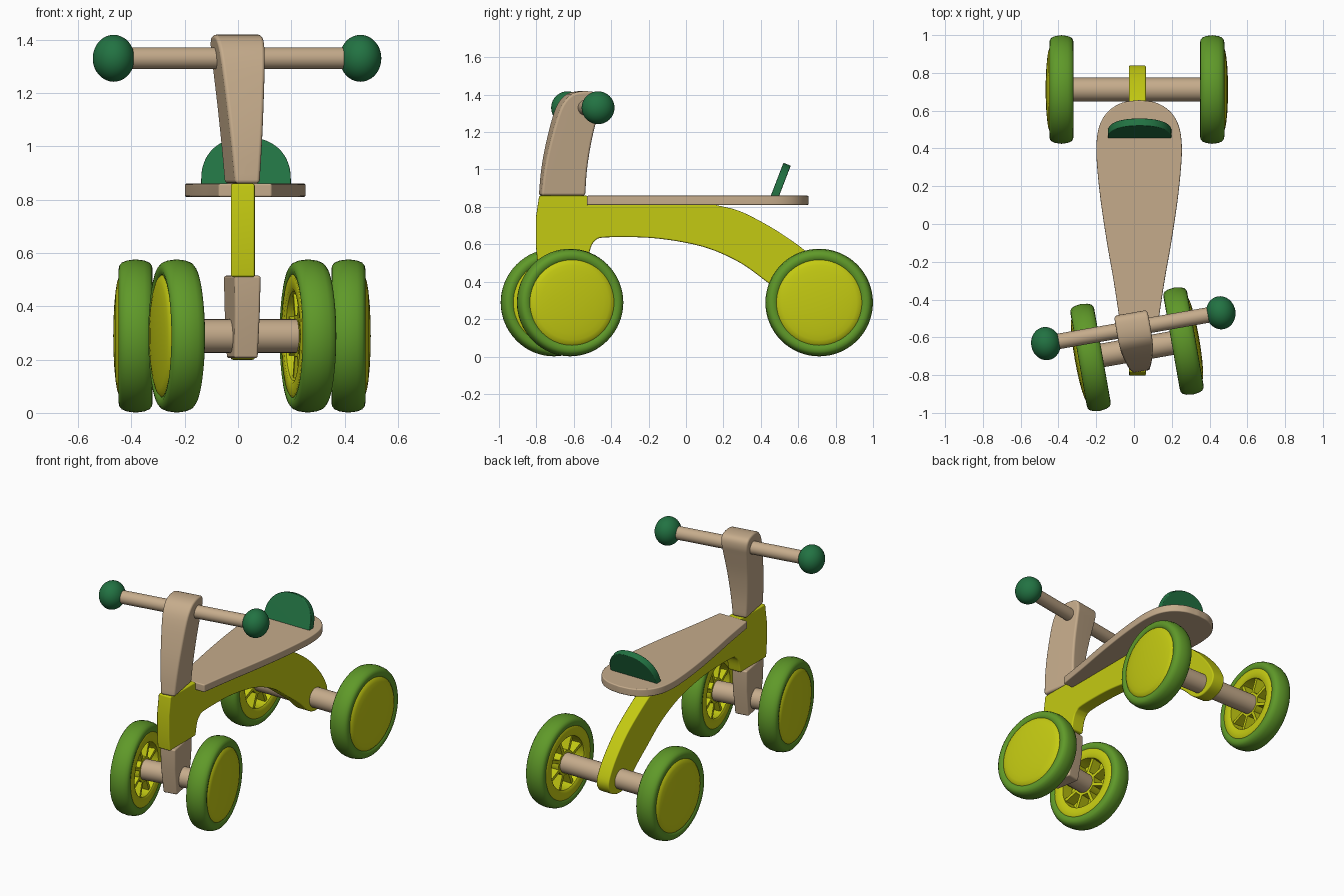
import bpy, bmesh, math
from mathutils import Matrix, Vector

if "Cube" in bpy.data.objects:
    bpy.data.objects.remove(bpy.data.objects["Cube"])

def material(name, rgb):
    m = bpy.data.materials.new(name)
    m.diffuse_color = (*rgb, 1)
    m.use_nodes = True
    m.node_tree.nodes["Principled BSDF"].inputs["Base Color"].default_value = m.diffuse_color
    return m

WOOD = material("light wood", (0.56, 0.41, 0.26))
YELLOW = material("yellow green", (0.55, 0.59, 0.006))
GREEN = material("leaf green", (0.115, 0.32, 0.022))
DARK = material("dark green", (0.016, 0.17, 0.055))

def finish(name, bm, mat, M, weighted=False):
    bmesh.ops.remove_doubles(bm, verts=bm.verts, dist=1e-5)
    bmesh.ops.recalc_face_normals(bm, faces=bm.faces)
    bm.transform(M)
    me = bpy.data.meshes.new(name)
    bm.to_mesh(me)
    bm.free()
    me.materials.append(mat)
    me.shade_smooth()
    me.set_sharp_from_angle(angle=math.radians(38))
    ob = bpy.data.objects.new(name, me)
    bpy.context.collection.objects.link(ob)
    if weighted:
        mod = ob.modifiers.new("normals", 'WEIGHTED_NORMAL')
        mod.keep_sharp = True
    return ob

def curve(pts, k=5):
    """Smooth run of points through the given ones."""
    p = [Vector(q) for q in pts]
    p = [2 * p[0] - p[1]] + p + [2 * p[-1] - p[-2]]
    out = []
    for a, b, c, d in zip(p, p[1:], p[2:], p[3:]):
        for i in range(k):
            t = i / k
            out.append(0.5 * (2 * b + (c - a) * t + (2 * a - 5 * b + 4 * c - d) * t * t
                              + (3 * b - a - 3 * c + d) * t ** 3))
    return out + [p[-2]]

def prism(name, pts, half, mat, M, bevel=0.01):
    """Outline in local yz, thickness along x; half(v) may taper with height."""
    bm = bmesh.new()
    sides = [[bm.verts.new((s * half(v), u, v)) for u, v in pts] for s in (-1, 1)]
    for s in sides:
        bm.faces.new(s)
    n = len(pts)
    for i in range(n):
        j = (i + 1) % n
        bm.faces.new((sides[0][i], sides[0][j], sides[1][j], sides[1][i]))
    bmesh.ops.recalc_face_normals(bm, faces=bm.faces)
    edges = [e for e in bm.edges if e.calc_face_angle(0) > math.radians(38)]
    bmesh.ops.bevel(bm, geom=edges, offset=bevel, segments=3, profile=0.5,
                    affect='EDGES', clamp_overlap=True)
    return finish(name, bm, mat, M, True)

def lathe(name, prof, mat, M, n=56, closed=False):
    """Spin (radius, x) points about the x axis."""
    bm = bmesh.new()
    rings = []
    for i in range(n):
        a = 2 * math.pi * i / n
        rings.append([bm.verts.new((x, r * math.cos(a), r * math.sin(a))) for r, x in prof])
    m = len(prof)
    for i in range(n):
        a, b = rings[i], rings[(i + 1) % n]
        for j in range(m if closed else m - 1):
            k = (j + 1) % m
            bm.faces.new((a[j], a[k], b[k], b[j]))
    bmesh.ops.dissolve_degenerate(bm, dist=1e-6, edges=bm.edges)
    return finish(name, bm, mat, M)

def rod(name, r, half, M):
    lathe(name, [(0, -half), (r, -half), (r, half), (0, half)], WOOD, M, 32)

T = Matrix.Translation
R = lambda deg, ax: Matrix.Rotation(math.radians(deg), 4, ax)

TIRE = [(.222, -.05), (.232, -.06), (.25, -.064), (.264, -.061), (.275, -.052), (.283, -.033), (.2875, 0),
        (.283, .033), (.275, .052), (.264, .061), (.25, .064), (.232, .06), (.222, .05)]
HUB = [(0, .084), (.06, .083), (.12, .080), (.17, .075), (.2, .070), (.22, .064), (.231, .054),
       (.231, -.058), (.225, -.062), (.178, -.062), (.168, -.055), (.164, .025), (0, .025)]

def wheel(name, M):
    lathe(name + "_tire", TIRE, GREEN, M, 64, True)
    lathe(name + "_hub", HUB, YELLOW, M, 64)
    # spokes in the hollow inner side
    bm = bmesh.new()
    for i in range(8):
        box = T((-.01, 0, .115)) @ Matrix.Diagonal((.07, .02, .115, 1))
        bmesh.ops.create_cube(bm, size=1, matrix=R(i * 45 + 22.5, 'X') @ box)
    finish(name + "_spokes", bm, YELLOW, M)
    lathe(name + "_hub_core", [(0, -.045), (.078, -.045), (.078, .03), (0, .03)], YELLOW, M, 32)

def axle_set(name, M, reach):
    rod(name + "_axle", .063, reach + .02, M)
    wheel(name + "_right_wheel", M @ T((reach, 0, 0)))
    wheel(name + "_left_wheel", M @ R(180, 'Z') @ T((reach, 0, 0)))

# wheels: straight rear set, front set turned with the steering
STEER = T((.016, -.663, 0)) @ R(10, 'Z')
axle_set("rear", T((.015, .712, .2885)), .399)
axle_set("front", STEER @ T((0, 0, .2885)), .25)

# yellow frame beam
body = [(-.785, .86), (-.525, .86), (-.525, .81)]
body += curve([(.16, .81), (.28, .78), (.4, .722), (.52, .65), (.65, .555), (.76, .44), (.825, .34),
               (.838, .28), (.81, .23), (.75, .203), (.69, .203), (.63, .235), (.55, .31), (.435, .397),
               (.3, .495), (.15, .567), (0, .608), (-.2, .635), (-.43, .637), (-.485, .62),
               (-.51, .58), (-.525, .51)], 4)
body += [(-.795, .51), (-.803, .6), (-.803, .74)]
prism("frame_beam", body, lambda v: .045, YELLOW, T((.018, 0, 0)), .008)

# seat board
side = curve([(.1, -.53), (.135, -.3), (.17, -.1), (.203, .12), (.222, .3), (.226, .42), (.21, .52),
              (.165, .595), (.09, .642), (0, .656)])
seat = [tuple(p) for p in side] + [(-p[0], p[1]) for p in reversed(side[:-1])]
CYCLE = Matrix(((0, 1, 0, 0), (0, 0, 1, 0), (1, 0, 0, 0), (0, 0, 0, 1)))
prism("seat", seat, lambda v: .025, WOOD, T((.027, 0, .835)) @ CYCLE, .007)

# leaning backrest
arc = [math.pi * i / 32 for i in range(33)]
rest = [(.168, -.01)] + [(.168 * math.copysign(abs(math.cos(a)) ** .9, math.cos(a)),
                          .01 + .17 * math.sin(a) ** .9 if 0 < a < math.pi - 1e-6 else .01)
                         for a in arc] + [(-.168, -.01)]
prism("backrest", rest, lambda v: .021, DARK, T((.03, .476, .86)) @ R(-21, 'X') @ R(-90, 'Z'), .005)

# steering post, tapered in width
post = curve([(.12, .86), (.128, 1.0), (.15, 1.15), (.182, 1.29), (.195, 1.35), (.188, 1.395),
              (.155, 1.415), (.085, 1.417), (.025, 1.393), (-.025, 1.32), (-.075, 1.15),
              (-.105, 1.0), (-.12, .86)], 4)
prism("steering_post", post, lambda v: .047 + (v - .86) * .08, WOOD, STEER, .014)

# fork block under the beam
fork = [(-.12, .515), (.12, .515), (.115, .38), (.085, .205), (-.085, .205), (-.115, .38)]
prism("fork_block", fork, lambda v: .045 + (v - .2) * .018, WOOD, STEER, .01)

# handlebar and knobs
BAR = STEER @ T((0, .113, 1.33))
rod("handlebar", .041, .46, BAR)
knob = [(.088 * math.sin(math.pi * i / 20), -.078 * math.cos(math.pi * i / 20)) for i in range(21)]
for s, label in ((-1, "left"), (1, "right")):
    lathe(label + "_grip_knob", knob, DARK, BAR @ T((s * .47, 0, 0)), 40)
